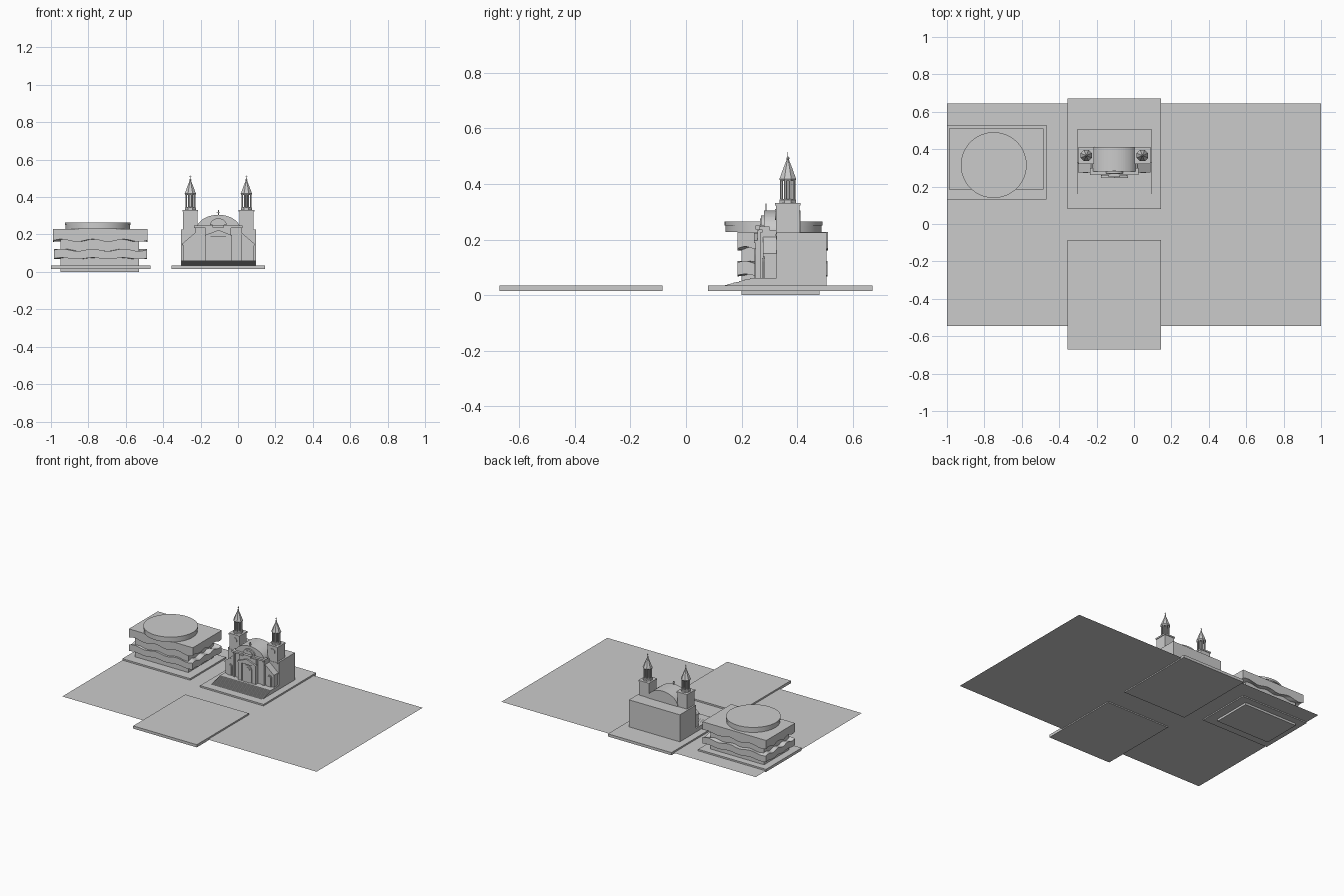
import bpy, bmesh, math
from math import pi, sin, cos

if "Cube" in bpy.data.objects:
    bpy.data.objects.remove(bpy.data.objects["Cube"])


def finish(name, bm, smooth=False):
    bmesh.ops.recalc_face_normals(bm, faces=bm.faces)
    me = bpy.data.meshes.new(name)
    bm.to_mesh(me)
    bm.free()
    ob = bpy.data.objects.new(name, me)
    bpy.context.collection.objects.link(ob)
    if smooth:
        bpy.ops.object.select_all(action='DESELECT')
        ob.select_set(True)
        bpy.context.view_layer.objects.active = ob
        bpy.ops.object.shade_smooth_by_angle(angle=math.radians(35))
    return ob


def prism(name, pts, y0, y1, axis='y'):
    """Extrude a profile: (x, z) along y, or (y, z) along x."""
    bm = bmesh.new()
    place = (lambda a, d, z: (a, d, z)) if axis == 'y' else (lambda a, d, z: (d, a, z))
    rows = [[bm.verts.new(place(a, d, z)) for a, z in pts] for d in (y0, y1)]
    n = len(pts)
    for r in rows:
        bm.faces.new(r)
    for i in range(n):
        j = (i + 1) % n
        bm.faces.new((rows[0][i], rows[0][j], rows[1][j], rows[1][i]))
    return finish(name, bm)


def box(name, x0, x1, y0, y1, z0, z1):
    return prism(name, [(x0, z0), (x1, z0), (x1, z1), (x0, z1)], y0, y1)


def lathe(name, x, y, prof, n=8, smooth=False):
    """Stack of rings from (radius, z) pairs, capped at both ends."""
    bm = bmesh.new()
    rings = [[bm.verts.new((x + r * cos(2 * pi * (i + .5) / n), y + r * sin(2 * pi * (i + .5) / n), z))
              for i in range(n)] for r, z in prof]
    for a, b in zip(rings, rings[1:]):
        for i in range(n):
            j = (i + 1) % n
            bm.faces.new((a[i], a[j], b[j], b[i]))
    bm.faces.new(rings[0])
    bm.faces.new(rings[-1])
    return finish(name, bm, smooth)


def arc(cx, cz, rx, rz, n=20):
    return [(cx + rx * cos(pi * i / n), cz + rz * sin(pi * i / n)) for i in range(n + 1)]


def arch_shape(cx, hw, z0, spring):
    return [(cx - hw, z0), (cx + hw, z0)] + arc(cx, spring, hw, hw, 12)


def wavy_band(name, x0, x1, y0, y1, low, high, amp_low, amp_high):
    """Closed rectangular storey band whose edges ripple up and down."""
    bm = bmesh.new()
    cs, n = [(x0, y0), (x1, y0), (x1, y1), (x0, y1)], 32
    loop = [(a[0] + (b[0] - a[0]) * i / n, a[1] + (b[1] - a[1]) * i / n, i / n)
            for a, b in zip(cs, cs[1:] + cs[:1]) for i in range(n)]
    lo = [bm.verts.new((x, y, low + amp_low * sin(6 * pi * t))) for x, y, t in loop]
    hi = [bm.verts.new((x, y, high + amp_high * sin(6 * pi * t))) for x, y, t in loop]
    for i in range(len(loop)):
        j = (i + 1) % len(loop)
        bm.faces.new((lo[i], lo[j], hi[j], hi[i]))
    # floor and ceiling strips joining front ripple to back ripple
    for ring, amp in ((lo, amp_low), (hi, amp_high)):
        if amp == 0:
            bm.faces.new(ring)
            continue
        z = sum(v.co.z for v in ring) / len(ring)
        c = bm.verts.new(((x0 + x1) / 2, (y0 + y1) / 2, z))
        for i in range(len(ring)):
            bm.faces.new((ring[i], ring[(i + 1) % len(ring)], c))
    return finish(name, bm)


# Ground sheet and paved pads
bm = bmesh.new()
bm.faces.new([bm.verts.new((x, y, .023)) for x, y in ((-1, -.545), (1, -.545), (1, .645), (-1, .645))])
finish("ground_sheet", bm)
box("church_pad", -.355, .145, .08, .67, .015, .034)
box("empty_plot_pad", -.355, .145, -.67, -.085, .015, .034)
box("hotel_pad", -1, -.467, .13, .53, .015, .034)

# Hotel: foundation, core, rippled storeys, round roof
box("hotel_foundation", -.95, -.53, .2, .48, 0, .016)
box("hotel_core", -.95, -.53, .2, .48, .03, .225)
wavy_band("hotel_balcony_band", -.985, -.487, .185, .508, .072, .117, .004, .006)
wavy_band("hotel_top_band", -.988, -.485, .185, .51, .168, .228, .007, 0)
lathe("hotel_roof_drum", -.75, .315, [(.173, .228), (.173, .25)], 64, True)
lathe("hotel_roof_disc", -.75, .315, [(.176, .25), (.176, .265)], 64, True)

# Church: stairs and plinth
C = -.105
steps = [(.14, .034)]
N = 10
for i in range(N):
    z = .034 + .027 * (i + 1) / N
    steps += [(.14 + .01 * i, z), (.15 + .01 * i, z)]
steps += [(.24, .034)]
prism("church_stairs", steps, C - .2, C + .2, 'x')
box("church_plinth", C - .2, C + .2, .24, .505, .034, .061)

# Main hall and barrel vault
box("church_hall", C - .2, C + .2, .325, .505, .06, .226)
vault = prism("barrel_vault", arc(C, .225, .118, .08, 32), .287, .412)
prism("vault_front_rim", arc(C, .225, .118, .08, 32), .28, .29).scale = (1, 1, 1)
prism("vault_half_window", arc(C, .25, .045, .036), .27, .282)
prism("vault_window_glass", arc(C, .253, .03, .022), .266, .272)
box("vault_cross_post", C - .0025, C + .0025, .285, .29, .3, .33)
box("vault_cross_arm", C - .009, C + .009, .285, .29, .317, .321)

# Central facade with pilasters, cornice and portal
box("facade_wall", C - .125, C + .125, .275, .33, .06, .235)
box("facade_cornice", C - .13, C + .13, .262, .3, .235, .247)
box("facade_centre", C - .068, C + .068, .257, .28, .06, .235)
for s in (-1, 1):
    for k, d in enumerate((.116, .062, .048)):
        x = C + s * d
        box("facade_pilaster", x - .007, x + .007, .268 if k == 0 else .25, .28, .06, .228 if k == 0 else .19)
prism("portal_pediment", [(C - .072, .188), (C + .072, .188), (C + .072, .196), (C, .224), (C - .072, .196)],
      .245, .27)
box("portal_name_panel", C - .03, C + .03, .25, .27, .236, .25)
prism("portal_frame", arch_shape(C, .036, .06, .145), .25, .26)
prism("portal_door", arch_shape(C, .026, .06, .142), .247, .252)

for s in (-1, 1):
    # Side wing with a shoulder sloping down to the outside
    wing = [(C + s * .12, .06), (C + s * .19, .06), (C + s * .19, .145), (C + s * .12, .205)]
    prism("side_wing", wing, .283, .33)
    cope = [(C + s * .12, .203), (C + s * .194, .14), (C + s * .194, .15), (C + s * .12, .213)]
    prism("wing_coping", cope, .276, .33)
    wx = C + s * .155
    prism("wing_door_frame", arch_shape(wx, .02, .06, .12), .277, .285)
    prism("wing_door", arch_shape(wx, .014, .06, .12), .274, .279)

    # Bell tower shaft, cornices and round window
    tx, ty = C + s * .15, .366
    box("tower_shaft", tx - .038, tx + .038, ty - .042, ty + .042, .2, .325)
    box("tower_low_cornice", tx - .041, tx + .041, ty - .045, ty + .045, .212, .22)
    box("tower_top_cornice", tx - .042, tx + .042, ty - .046, ty + .046, .322, .332)
    ring = [(tx + .02 * cos(2 * pi * i / 24), .29 + .02 * sin(2 * pi * i / 24)) for i in range(24)]
    prism("tower_round_window", ring, ty - .046, ty - .04)

    # Open lantern of eight posts, spire and finial
    lathe("lantern_base", tx, ty, [(.032, .332), (.032, .343), (.028, .346)])
    for i in range(8):
        a = 2 * pi * (i + .5) / 8
        lathe("lantern_post", tx + .024 * cos(a), ty + .024 * sin(a), [(.005, .345), (.005, .415)], 6)
    lathe("lantern_core", tx, ty, [(.009, .345), (.009, .415)])
    lathe("spire", tx, ty, [(.029, .41), (.033, .418), (.03, .424), (.018, .455), (.005, .485), (.003, .49)])
    lathe("finial_ball", tx, ty, [(.002, .486), (.006, .49), (.006, .494), (.002, .498)])
    box("finial_post", tx - .0015, tx + .0015, ty - .0015, ty + .0015, .495, .515)
    box("finial_arm", tx - .006, tx + .006, ty - .0015, ty + .0015, .506, .509)
